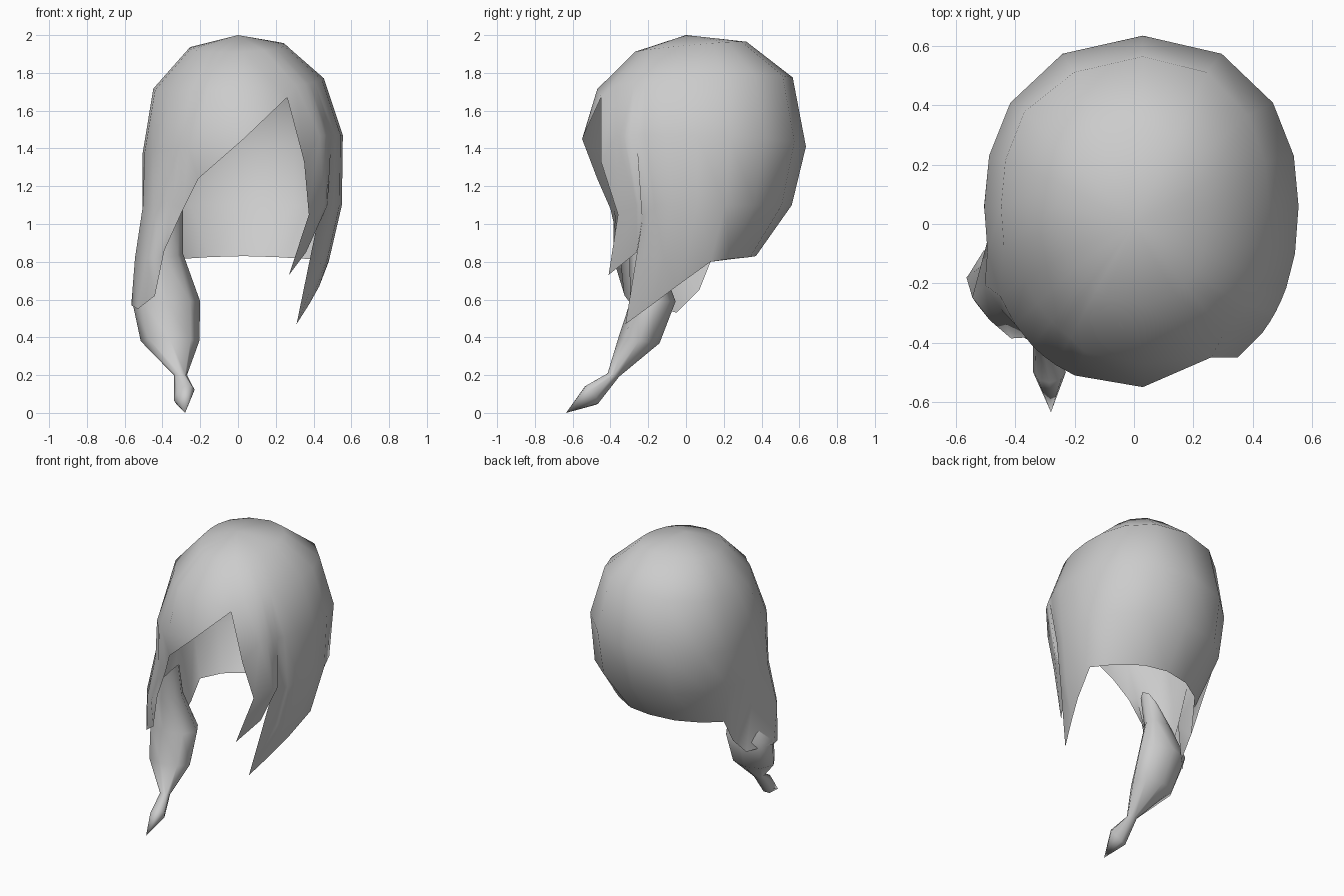
import bpy, bmesh
from math import cos, sin, radians, copysign

grey = bpy.data.materials.new("hair_grey")
grey.diffuse_color = (0.6, 0.6, 0.6, 1)


def finish(bm, name):
    bmesh.ops.recalc_face_normals(bm, faces=bm.faces)
    mesh = bpy.data.meshes.new(name)
    bm.to_mesh(mesh)
    bm.free()
    mesh.materials.append(grey)
    for p in mesh.polygons:
        p.use_smooth = True
    obj = bpy.data.objects.new(name, mesh)
    bpy.context.collection.objects.link(obj)


def face(bm, verts):
    unique = list(dict.fromkeys(verts))
    if len(unique) > 2:
        bm.faces.new(unique)


def soft(v):
    # Slightly boxy rounding of the cap outline
    return copysign(abs(v) ** 0.9, v)


def swell(az, z):
    # Left side: tucked in at the back, fuller where it flows into the lock
    if 200 < az < 242:
        return 0.96 if z > 1.5 else 1.0 if z > 1.3 else 1.06 if z > 1 else 1.12
    if 140 < az < 200:
        return 1.04 if 1.5 < z < 1.9 else 1.0 if z > 1.3 else 0.96 if z > 1 else 0.86
    return 1.0


# Cap levels: height, left x, right x, front y, back y, tilt along x, tilt along y
LEVELS = [(1.935, -0.26, 0.25, -0.27, 0.32, 0.04, 0.09),
          (1.74, -0.43, 0.455, -0.47, 0.565, 0.06, 0.06),
          (1.42, -0.505, 0.555, -0.555, 0.635, 0.09, -0.02),
          (1.10, -0.528, 0.55, -0.45, 0.56, 0, 0),
          (0.82, -0.54, 0.485, -0.45, 0.36, 0, 0)]

# Strand columns: azimuth and the point where each one ends
COLUMNS = [(0, 0.43, -0.05, 0.67), (15, 0.48, 0.13, 0.80),
           (35, 0.37, 0.23, 0.815), (62, 0.20, 0.34, 0.825),
           (90, 0.03, 0.37, 0.83), (118, -0.15, 0.34, 0.825),
           (145, -0.30, 0.25, 0.815), (165, -0.39, 0.13, 0.80),
           (180, -0.42, 0.07, 0.65), (192, -0.44, -0.05, 0.53),
           (207, -0.565, -0.18, 0.57), (218, -0.53, -0.27, 0.55),
           (228, -0.44, -0.325, 0.62), (233, -0.39, -0.35, 0.86),
           (239, -0.29, -0.40, 1.08),
           (247, -0.21, -0.47, 1.24), (270, 0.03, -0.55, 1.45),
           (297, 0.26, -0.45, 1.67), (308, 0.35, -0.45, 1.33),
           (318, 0.375, -0.36, 1.05), (323, 0.27, -0.41, 0.73),
           (327, 0.36, -0.26, 0.85), (331, 0.425, -0.23, 1.03),
           (336, 0.31, -0.32, 0.47), (347, 0.38, -0.17, 0.58)]

# Hair cap with swept fringe and pointed side strands
bm = bmesh.new()
crown = bm.verts.new((0, 0, 2))
cols = []
for az, bx, by, bz in COLUMNS:
    c, s = soft(cos(radians(az))), soft(sin(radians(az)))
    col = [crown]
    for z, left, right, front, back, tx, ty in LEVELS:
        if z > bz + 0.12 and not (z < 1 and az in (180, 323)):
            k = swell(az, z)
            cy = 0.06 if z > 1 else 0
            x = 0.03 + k * c * ((right - 0.03) if c > 0 else (0.03 - left))
            y = cy + k * s * ((back - cy) if s > 0 else (cy - front))
            col.append(bm.verts.new((x, y, z + tx * x + ty * y)))
    col.append(bm.verts.new((bx, by, bz)))
    cols.append(col + [col[-1]] * (8 - len(col)))
for a, b in zip(cols, cols[1:] + cols[:1]):
    for i in range(7):
        face(bm, (a[i], a[i + 1], b[i + 1], b[i]))
finish(bm, "hair_cap")

# Hanging lock: centre x, y, z, half width, half depth, tilt along x, tilt along y
LOCK = [(-0.36, -0.26, 0.99, 0.07, 0.06, 1.2, 0),
        (-0.39, -0.22, 0.82, 0.10, 0.08, 0.2, 0),
        (-0.38, -0.175, 0.59, 0.18, 0.12, 0, 0),
        (-0.36, -0.25, 0.38, 0.155, 0.11, 0, -0.1),
        (-0.305, -0.385, 0.20, 0.035, 0.03, 0, -0.3),
        (-0.285, -0.50, 0.095, 0.055, 0.035, 0.5, -1.3)]
bm = bmesh.new()
rings = []
for cx, cy, z, rx, ry, tx, ty in LOCK:
    ring = []
    for k in range(8):
        dx, dy = rx * cos(k * radians(45)), ry * sin(k * radians(45))
        ring.append(bm.verts.new((cx + dx, cy + dy, z + tx * dx + ty * dy)))
    rings.append(ring)
rings.append([bm.verts.new((-0.28, -0.635, 0.0))] * 8)
for a, b in zip(rings, rings[1:]):
    for k in range(8):
        n = (k + 1) % 8
        face(bm, (a[k], a[n], b[n], b[k]))
finish(bm, "hanging_lock")
